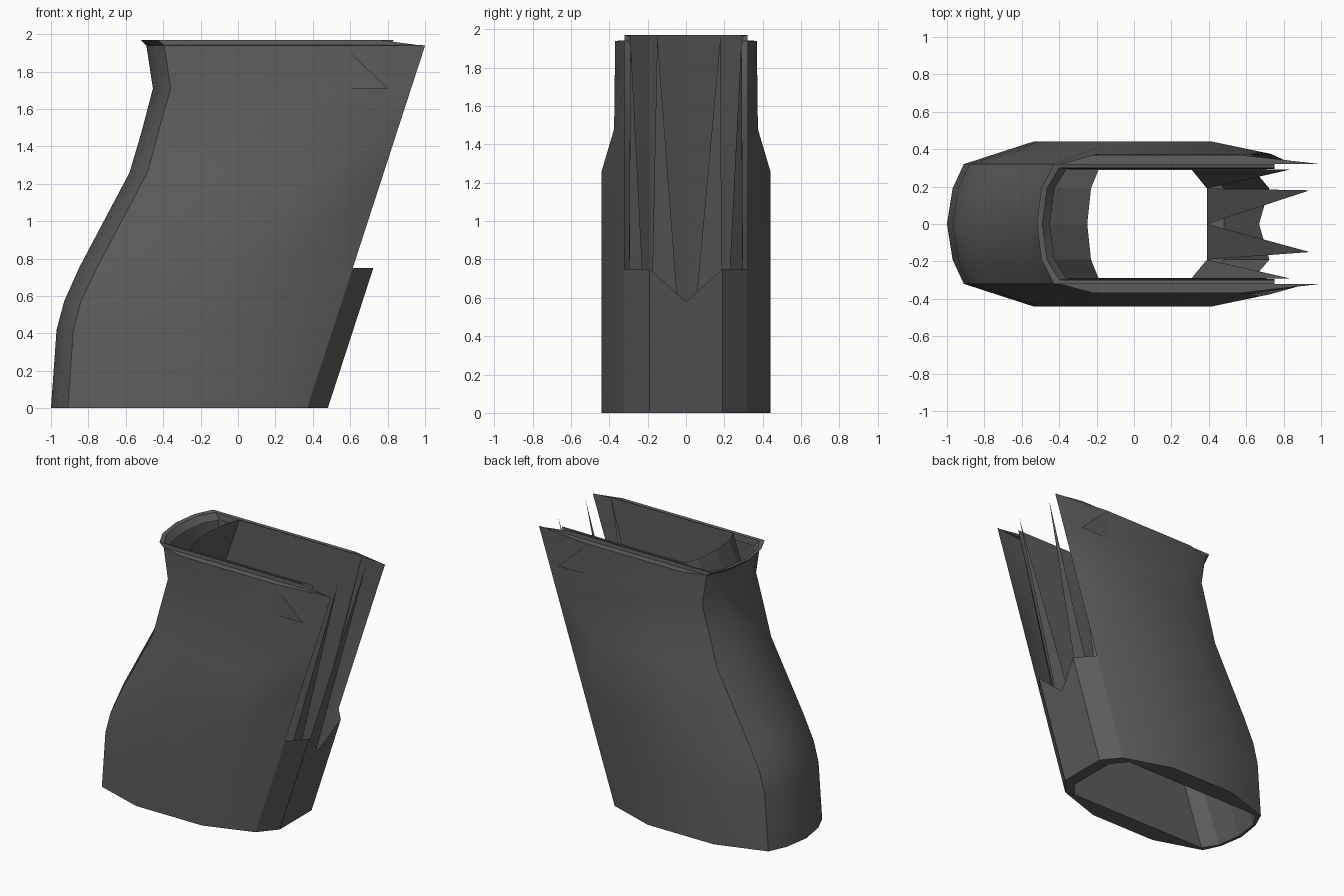
import bpy, bmesh, math

if "Cube" in bpy.data.objects:
    bpy.data.objects.remove(bpy.data.objects["Cube"])

grey = bpy.data.materials.new("dark grey")
grey.use_nodes = True
colour = (0.11, 0.11, 0.11, 1)
grey.diffuse_color = colour
grey.node_tree.nodes["Principled BSDF"].inputs["Base Color"].default_value = colour

RAKE = 0.325  # forward lean of the front edge
TOP = 1.97


def make(name, bm, smooth=False):
    bmesh.ops.recalc_face_normals(bm, faces=bm.faces)
    mesh = bpy.data.meshes.new(name)
    bm.to_mesh(mesh)
    bm.free()
    mesh.materials.append(grey)
    obj = bpy.data.objects.new(name, mesh)
    bpy.context.collection.objects.link(obj)
    if smooth:
        bpy.ops.object.select_all(action='DESELECT')
        obj.select_set(True)
        bpy.context.view_layer.objects.active = obj
        bpy.ops.object.shade_smooth_by_angle(angle=math.radians(25))


def section(z, half):
    """Mirror a half outline (front to rear centre) into a full open outline."""
    other = [(x, -y) for x, y in reversed(half[:-1])]
    return [(x, y, z) for x, y in half + other]


def loft(name, sections, smooth=False):
    bm = bmesh.new()
    rows = [[bm.verts.new(p) for p in s] for s in sections]
    for a, b in zip(rows, rows[1:]):
        for i in range(len(a) - 1):
            bm.faces.new((a[i], a[i + 1], b[i + 1], b[i]))
    make(name, bm, smooth)


def sheet(name, polygons):
    """Thin skin made of flat polygons given as (u, y, z), leaning by RAKE."""
    bm = bmesh.new()
    for pts in polygons:
        bm.faces.new([bm.verts.new((u + RAKE * z, y, z)) for u, y, z in pts])
    bmesh.ops.remove_doubles(bm, verts=bm.verts, dist=0.0005)
    make(name, bm)


def hull(z, rear, corner, wide, back_off, front_off):
    front = 0.37 + RAKE * z
    return section(z, [(front, 0.32), (front - front_off, wide),
                       (corner + back_off, wide), (corner, 0.32),
                       (rear + 0.03, 0.19), (rear, 0)])


def rim(z, front, rear, corner, y):
    return section(z, [(front, y), (0.5, y), (-0.1, y), (corner, y),
                       (rear + 0.025, 0.19), (rear, 0)])


def well(z):
    d = TOP - z
    y = 0.29 + 0.006 * d
    return section(z, [(0.3 + 0.27 * z, y), (0.35 - 0.33 * d, y),
                       (0.0 - 0.27 * d, y), (-0.19 - 0.35 * d, y),
                       (-0.23 - 0.365 * d, 0.19), (-0.25 - 0.368 * d, 0)])


# Outer grip shell: height, rear, rear corner, half width, rear and front bevels
levels = [
    (0.00, -1.00, -0.91, 0.44, 0.37, 0.36),
    (0.42, -0.97, -0.88, 0.44, 0.37, 0.36),
    (0.57, -0.93, -0.84, 0.44, 0.37, 0.36),
    (0.75, -0.85, -0.755, 0.44, 0.37, 0.36),
    (1.26, -0.58, -0.485, 0.44, 0.36, 0.36),
    (1.48, -0.515, -0.425, 0.375, 0.22, 0.12),
    (1.71, -0.455, -0.36, 0.372, 0.18, 0.37),
    (1.94, -0.49, -0.395, 0.37, 0.18, 0.44),
]
shell = [well(0)] + [hull(*level) for level in levels]
# Narrow side ledge, flared rim and the lip inside it
shell += [rim(1.942, 0.96, -0.492, -0.397, 0.322),
          rim(TOP, 0.75, -0.52, -0.43, 0.32),
          rim(1.965, 0.75, -0.49, -0.40, 0.30),
          rim(1.92, 0.75, -0.45, -0.36, 0.295)]
loft("grip_shell", shell, True)

# Inner well running through the grip
loft("inner_well", [well(0), well(0.75), well(1.4), well(TOP)])

# Front strip: flat middle with a V notch, bevelled sides and a bottom edge
strip = [[(0.48, -0.19, 0), (0.48, 0.19, 0), (0.48, 0.19, 0.75),
          (0.48, 0, 0.58), (0.48, -0.19, 0.75)],
         [(0.48, -0.19, 0), (0.48, 0.19, 0), (0.39, 0.19, 0), (0.39, -0.19, 0)]]
for s in (1, -1):
    strip += [[(0.37, s * 0.32, 0), (0.48, s * 0.19, 0),
               (0.48, s * 0.19, 0.75), (0.37, s * 0.32, 0.75)],
              [(0.37, s * 0.32, 0), (0.48, s * 0.19, 0),
               (0.39, s * 0.19, 0), (0.30, s * 0.30, 0)]]
sheet("front_strip", strip)

for name, s, tip in (("left", 1, 0.18), ("right", -1, 0.15)):
    # Tall splinters of the inner front wall, rising from the bottom edge
    sheet(name + "_inner_splinter",
          [[(0.39, s * 0.19, 0), (0.39, 0, 0), (0.30, s * tip, TOP)]])
    sheet(name + "_outer_splinter",
          [[(0.30, s * 0.30, 0), (0.39, s * 0.19, 0), (0.19, s * 0.29, TOP)]])

    # Jagged tongue of the flat side skin
    sheet(name + "_jagged_tongue",
          [[(x - RAKE * z, s * 0.373, z)
            for x, z in ((0.56, 1.94), (0.80, 1.71), (0.55, 1.71))]])
